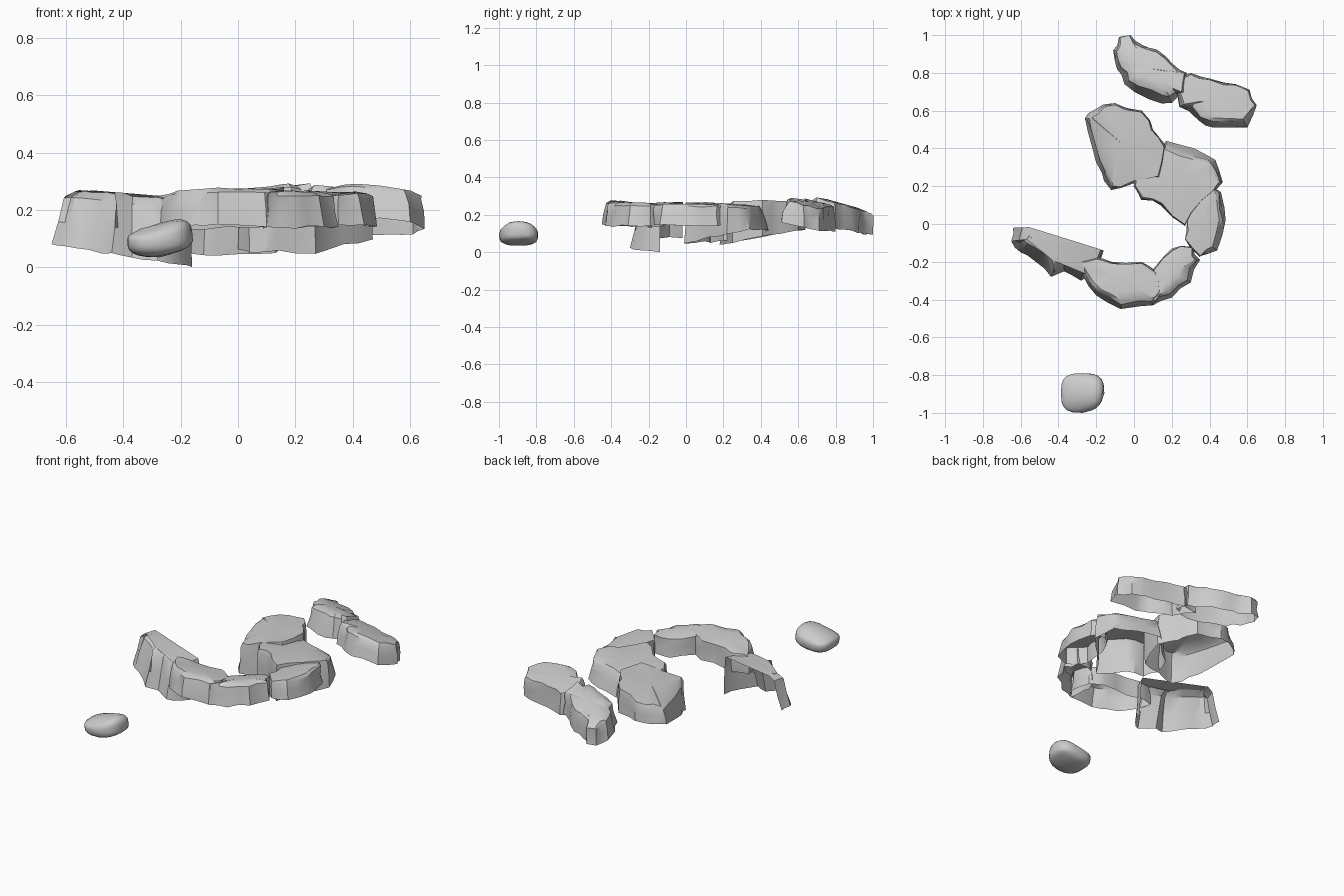
import bpy, bmesh, random
from math import copysign
from mathutils import Vector

random.seed(4)
default = bpy.data.objects.get("Cube")
if default:
    bpy.data.objects.remove(default)

stone = bpy.data.materials.new("grey_stone")
stone.use_nodes = True
grey = (0.6, 0.6, 0.6, 1)
stone.diffuse_color = grey
stone.node_tree.nodes["Principled BSDF"].inputs["Base Color"].default_value = grey


def finish(name, bm, angle):
    """Turn a bmesh into a smooth-shaded stone object with sharp creases."""
    bmesh.ops.recalc_face_normals(bm, faces=bm.faces)
    mesh = bpy.data.meshes.new(name)
    bm.to_mesh(mesh)
    bm.free()
    mesh.materials.append(stone)
    obj = bpy.data.objects.new(name, mesh)
    bpy.context.collection.objects.link(obj)
    bpy.ops.object.select_all(action='DESELECT')
    obj.select_set(True)
    bpy.context.view_layer.objects.active = obj
    bpy.ops.object.shade_smooth_by_angle(angle=angle)
    return obj


def wobble(amount):
    return random.uniform(-amount, amount)


def roughen(points, is_open):
    """Add a slightly displaced point in the middle of each long edge."""
    result = []
    for i, p in enumerate(points):
        result.append(p)
        last = i == len(points) - 1
        q = points[(i + 1) % len(points)]
        if (q - p).length > 0.07 and not (is_open and last):
            side = Vector((p.y - q.y, q.x - p.x)).normalized()
            result.append(p.lerp(q, 0.5 + wobble(0.1)) + side * wobble(0.012))
    return result


def ledge(name, outline, top, bottom, flare, lean, is_open=False):
    """Bottomless rock ledge: domed cap with ribbed walls hanging from it.
    top and bottom are (height, slope along x, slope along y) about the centre."""
    pts = roughen([Vector(p) for p in outline], is_open)
    n = len(pts)
    centre = sum(pts, Vector((0, 0))) / n
    area = sum(pts[i - 1].cross(pts[i]) for i in range(n))
    lean = Vector(lean).normalized()

    def height(plane, p):
        d = p - centre
        return plane[0] + plane[1] * d.x + plane[2] * d.y

    # Outward direction and wall run-out of each outline point
    normals, insets = [], []
    for i in range(n):
        before = pts[i - 1] if i or not is_open else pts[i]
        after = pts[(i + 1) % n] if i < n - 1 or not is_open else pts[i]
        t = (after - before).normalized()
        normal = Vector((t.y, -t.x)) * copysign(1, area)
        normals.append(normal)
        insets.append(flare * (0.2 + max(0, normal.dot(lean))) + wobble(0.005))

    # Wall rings from the cap edge down to the open foot
    bm = bmesh.new()
    rings = []
    for drop, reach in ((0, 0), (0.12, 0.4), (0.55, 0.7), (1, 1)):
        ring = []
        for p, normal, inset in zip(pts, normals, insets):
            rough = wobble(0.007) if 0 < reach < 1 else 0
            q = p - normal * (inset * (1 - reach) + rough)
            z = height(top, q) * (1 - drop) + height(bottom, q) * drop
            ring.append(bm.verts.new((q.x, q.y, z + wobble(0.005))))
        rings.append(ring)
    for upper, lower in zip(rings, rings[1:]):
        for i in range(n - 1 if is_open else n):
            j = (i + 1) % n
            bm.faces.new((upper[i], upper[j], lower[j], lower[i]))

    # Gently uneven cap
    inner = []
    for v in rings[0]:
        q = v.co.xy.lerp(centre, 0.45)
        inner.append(bm.verts.new((q.x, q.y, height(top, q) + 0.006 + wobble(0.002))))
    peak = bm.verts.new((centre.x, centre.y, top[0] + 0.007))
    for i in range(n):
        j = (i + 1) % n
        bm.faces.new((rings[0][i], rings[0][j], inner[j], inner[i]))
        bm.faces.new((inner[i], inner[j], peak))
    return finish(name, bm, 0.6)


# Back pair of ledges, both tipping down towards the rear
ledge("back_ledge_right",
      [(-.11, .92), (-.08, .99), (-.02, 1), (.04, .95), (.12, .92), (.2, .85),
       (.28, .8), (.27, .69), (.2, .64), (.08, .66), (-.05, .74), (-.09, .82)],
      (.257, 0, -.28), (.125, 0, -.2), .06, (-.3, -1))
ledge("back_ledge_left",
      [(.2, .78), (.3, .8), (.4, .77), (.54, .74), (.61, .71), (.65, .63),
       (.6, .51), (.42, .51), (.34, .55), (.24, .62)],
      (.262, -.1, -.25), (.135, -.03, -.22), .045, (0, -1))

# Two broad slabs in the middle
ledge("upper_slab",
      [(-.26, .56), (-.2, .61), (-.1, .64), (.04, .6), (.1, .5), (.17, .41),
       (.13, .25), (0, .22), (-.12, .18), (-.17, .27), (-.22, .4)],
      (.24, .2, .04), (.085, 0, .18), .035, (-1, 0))
ledge("middle_slab",
      [(0, .2), (.02, .3), (.12, .38), (.17, .44), (.32, .4), (.43, .34),
       (.47, .22), (.37, .12), (.27, -.01), (.14, .1), (.04, .13)],
      (.252, .02, -.06), (.085, .08, .18), .045, (.5, 1))

# Curved run of ledges sweeping round to the front
ledge("side_arc_ledge",
      [(.28, .02), (.31, .12), (.37, .19), (.46, .17), (.485, .02),
       (.44, -.14), (.35, -.17), (.27, -.08)],
      (.25, .08, 0), (.145, 0, 0), .03, (1, -.2))
ledge("corner_arc_ledge",
      [(.1, -.24), (.2, -.13), (.31, -.12), (.35, -.19), (.3, -.31),
       (.2, -.39), (.1, -.43), (.09, -.33)],
      (.258, .06, -.08), (.14, 0, 0), .035, (1, -1))
ledge("front_arc_ledge",
      [(-.29, -.2), (-.2, -.18), (-.12, -.2), (.04, -.2), (.12, -.25),
       (.14, -.36), (.1, -.43), (-.07, -.45), (-.15, -.41), (-.24, -.33)],
      (.262, 0, -.12), (.14, 0, -.04), .04, (-.2, -1))

# Long sloping ledge, left open along its straight back
ledge("sloping_ledge",
      [(-.64, -.02), (-.65, -.09), (-.6, -.15), (-.52, -.2), (-.44, -.28),
       (-.37, -.25), (-.28, -.3), (-.21, -.24), (-.16, -.14)],
      (.255, -.08, 0), (.045, -.15, 0), .085, (-1, -.9), is_open=True)

# Loose boulder: a squared-off ball with a flat foot, higher at one side
boulder = bmesh.new()
bmesh.ops.create_icosphere(boulder, subdivisions=3, radius=1)
for v in boulder.verts:
    x, y, z = (copysign(abs(c) ** 0.65, c) for c in v.co)
    chip = 1 - 0.22 * max(0, x - y - 1)
    rise = 0.06 + 0.03 * x - 0.025 * y * y if z > 0 else 0.06 - 0.03 * max(0, x)
    v.co = (-.272 + .115 * x * chip, -.895 + .105 * y * chip, .095 + rise * z)
finish("loose_boulder", boulder, 0.7)
